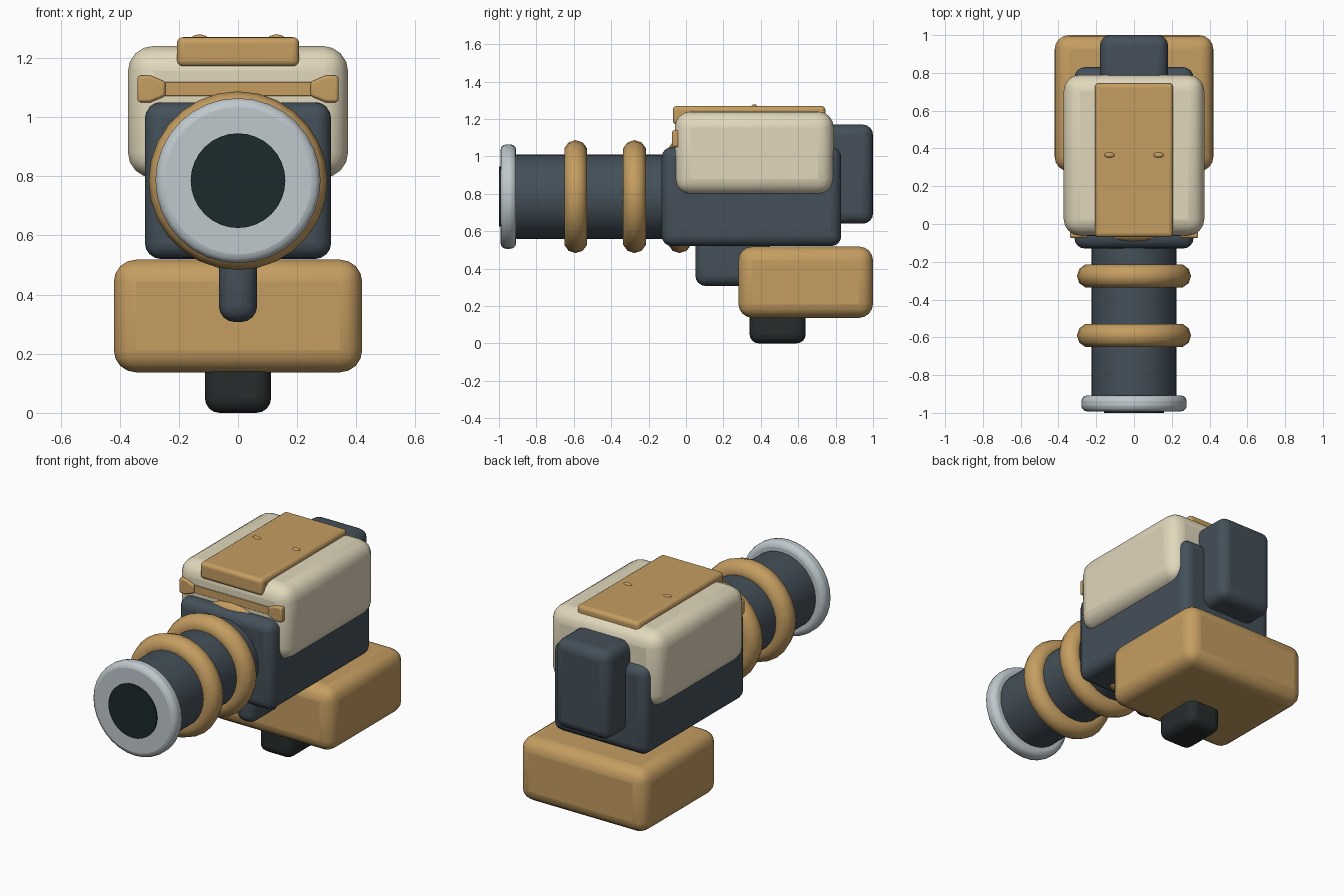
import bpy, bmesh, math
from mathutils import Matrix

if "Cube" in bpy.data.objects:
    bpy.data.objects.remove(bpy.data.objects["Cube"])


def material(name, rgb):
    m = bpy.data.materials.new(name)
    m.diffuse_color = (*rgb, 1)
    m.use_nodes = True
    m.node_tree.nodes["Principled BSDF"].inputs["Base Color"].default_value = m.diffuse_color
    return m


GOLD = material("gold", (0.56, 0.34, 0.12))
SLATE = material("slate", (0.058, 0.08, 0.1))
CREAM = material("cream", (0.75, 0.68, 0.5))
SILVER = material("silver", (0.52, 0.58, 0.61))
GLASS = material("dark_glass", (0.012, 0.023, 0.025))
RUBBER = material("rubber", (0.02, 0.025, 0.027))
AXIS_Z = 0.785   # height of the barrel axis


def finish(ob, name, mat, bevel=0, segments=3):
    ob.name = name
    ob.data.materials.append(mat)
    if bevel:
        b = ob.modifiers.new("Bevel", 'BEVEL')
        b.width, b.segments = bevel, segments
        b.limit_method = 'ANGLE'
        b.angle_limit = math.radians(40)
    bpy.ops.object.select_all(action='DESELECT')
    ob.select_set(True)
    bpy.context.view_layer.objects.active = ob
    bpy.ops.object.shade_smooth_by_angle(angle=math.radians(40))
    return ob


def box(name, x, y, z, mat, bevel, segments=4):
    bpy.ops.mesh.primitive_cube_add(size=1)
    ob = bpy.context.object
    size = [b - a for a, b in (x, y, z)]
    mid = [(a + b) / 2 for a, b in (x, y, z)]
    ob.data.transform(Matrix.Translation(mid) @ Matrix.Diagonal((*size, 1)))
    return finish(ob, name, mat, bevel, segments)


def tube(name, r, y0, y1, mat, bevel=0, sides=32):
    bpy.ops.mesh.primitive_cylinder_add(
        vertices=sides, radius=r, depth=y1 - y0,
        location=(0, (y0 + y1) / 2, AXIS_Z), rotation=(math.pi / 2, 0, 0))
    return finish(bpy.context.object, name, mat, bevel)


# Main housing
box("body", (-0.315, 0.315), (-0.13, 0.83), (0.52, 1.05), SLATE, 0.055)
box("upper_cover", (-0.372, 0.372), (-0.06, 0.79), (0.795, 1.24), CREAM, 0.085)
box("top_plate", (-0.207, 0.207), (-0.07, 0.745), (1.17, 1.27), GOLD, 0.022)
box("rear_pack", (-0.18, 0.18), (0.7, 1.0), (0.64, 1.17), SLATE, 0.055)

# Base, foot and front grip
box("base_block", (-0.42, 0.42), (0.28, 1.0), (0.137, 0.518), GOLD, 0.075)
box("foot", (-0.112, 0.112), (0.34, 0.64), (0, 0.22), RUBBER, 0.05)
box("grip", (-0.065, 0.065), (0.05, 0.45), (0.307, 0.6), SLATE, 0.055)

# Barrel, gold rings and muzzle
tube("barrel", 0.226, -0.915, 0.0, SLATE, 0.012)
for i, y in enumerate((-0.59, -0.275, -0.034)):
    bpy.ops.mesh.primitive_torus_add(
        major_segments=28, minor_segments=10, major_radius=0.238,
        minor_radius=0.064, location=(0, y, AXIS_Z),
        rotation=(math.pi / 2, 0, 0))
    finish(bpy.context.object, f"barrel_ring_{i + 1}", GOLD)
tube("muzzle_ring", 0.279, -0.992, -0.908, SILVER, 0.03)
tube("lens", 0.16, -1.0, -0.95, GLASS)

# Front trim bar with flared ends
profile = [(0.245, 0.024), (0.295, 0.045), (0.34, 0.045)]
right = [(x, 1.095 - h) for x, h in profile] + \
        [(x, 1.095 + h) for x, h in reversed(profile)]
for side, name in ((1, "trim_end_right"), (-1, "trim_end_left")):
    bm = bmesh.new()
    front = bm.faces.new([bm.verts.new((side * x, -0.074, z)) for x, z in right])
    ext = bmesh.ops.extrude_face_region(bm, geom=[front])
    new = [v for v in ext["geom"] if isinstance(v, bmesh.types.BMVert)]
    bmesh.ops.translate(bm, verts=new, vec=(0, 0.036, 0))
    bmesh.ops.recalc_face_normals(bm, faces=bm.faces)
    me = bpy.data.meshes.new(name)
    bm.to_mesh(me)
    bm.free()
    ob = bpy.data.objects.new(name, me)
    bpy.context.collection.objects.link(ob)
    finish(ob, name, GOLD, 0.01)
box("trim_bar", (-0.28, 0.28), (-0.063, -0.03), (1.071, 1.119), GOLD, 0.002, 1)

# Rivets on the top plate
for x in (-0.13, 0.13):
    bpy.ops.mesh.primitive_uv_sphere_add(segments=16, ring_count=8, radius=1)
    ob = bpy.context.object
    ob.data.transform(Matrix.Translation((x, 0.365, 1.265))
                      @ Matrix.Diagonal((0.029, 0.015, 0.014, 1)))
    finish(ob, "rivet", GOLD)
